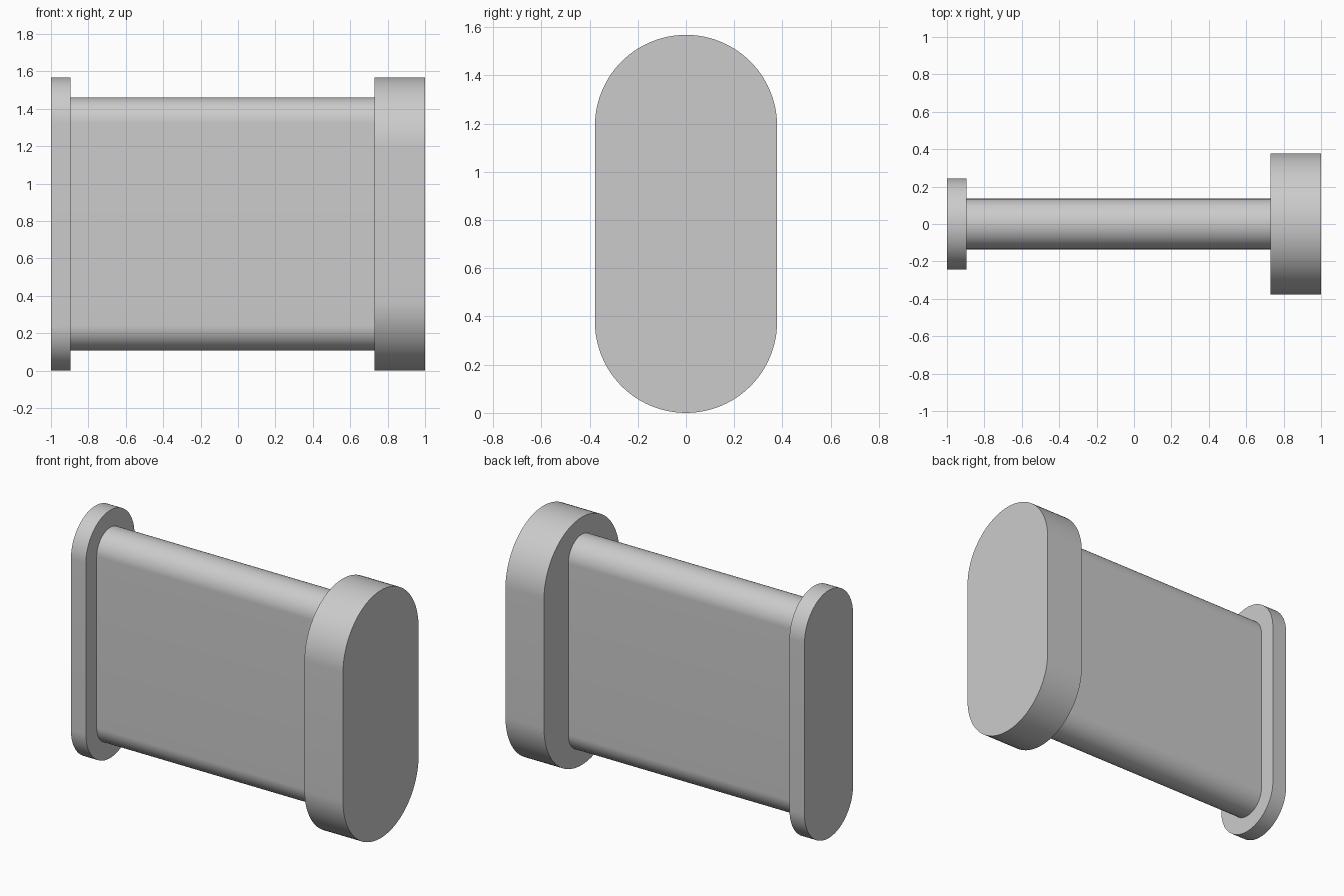
import bpy
import bmesh
from math import cos, sin, pi, radians

cube = bpy.data.objects.get("Cube")
if cube:
    bpy.data.objects.remove(cube, do_unlink=True)

# Single plain grey finish
grey = bpy.data.materials.new("light grey")
grey.use_nodes = True
colour = (0.6, 0.6, 0.6, 1)
grey.diffuse_color = colour
grey.node_tree.nodes["Principled BSDF"].inputs["Base Color"].default_value = colour

HEIGHT = 1.568
ARC_STEPS = 48


def rounded_slab(name, x0, x1, radius, height):
    """Extrude an upright slot profile, rounded top and bottom, along x."""
    straight = height / 2 - radius
    bm = bmesh.new()
    ring = []
    for side in (1, -1):
        for i in range(ARC_STEPS + 1):
            a = pi * i / ARC_STEPS
            y = side * radius * cos(a)
            z = HEIGHT / 2 + side * (straight + radius * sin(a))
            ring.append(bm.verts.new((x0, y, z)))
    face = bm.faces.new(ring)
    result = bmesh.ops.extrude_face_region(bm, geom=[face], use_keep_orig=True)
    moved = [v for v in result["geom"] if isinstance(v, bmesh.types.BMVert)]
    bmesh.ops.translate(bm, verts=moved, vec=(x1 - x0, 0, 0))
    bmesh.ops.recalc_face_normals(bm, faces=bm.faces[:])
    mesh = bpy.data.meshes.new(name)
    bm.to_mesh(mesh)
    bm.free()
    mesh.materials.append(grey)
    obj = bpy.data.objects.new(name, mesh)
    bpy.context.collection.objects.link(obj)
    bpy.ops.object.select_all(action="DESELECT")
    obj.select_set(True)
    bpy.context.view_layer.objects.active = obj
    bpy.ops.object.shade_smooth_by_angle(angle=radians(30))
    return obj


# Thin end flange, connecting bar and thick end head
rounded_slab("thin_end_flange", -1.0, -0.895, 0.243, HEIGHT)
rounded_slab("connecting_bar", -0.895, 0.73, 0.135, 1.352)
rounded_slab("thick_end_head", 0.73, 1.0, 0.378, HEIGHT)
